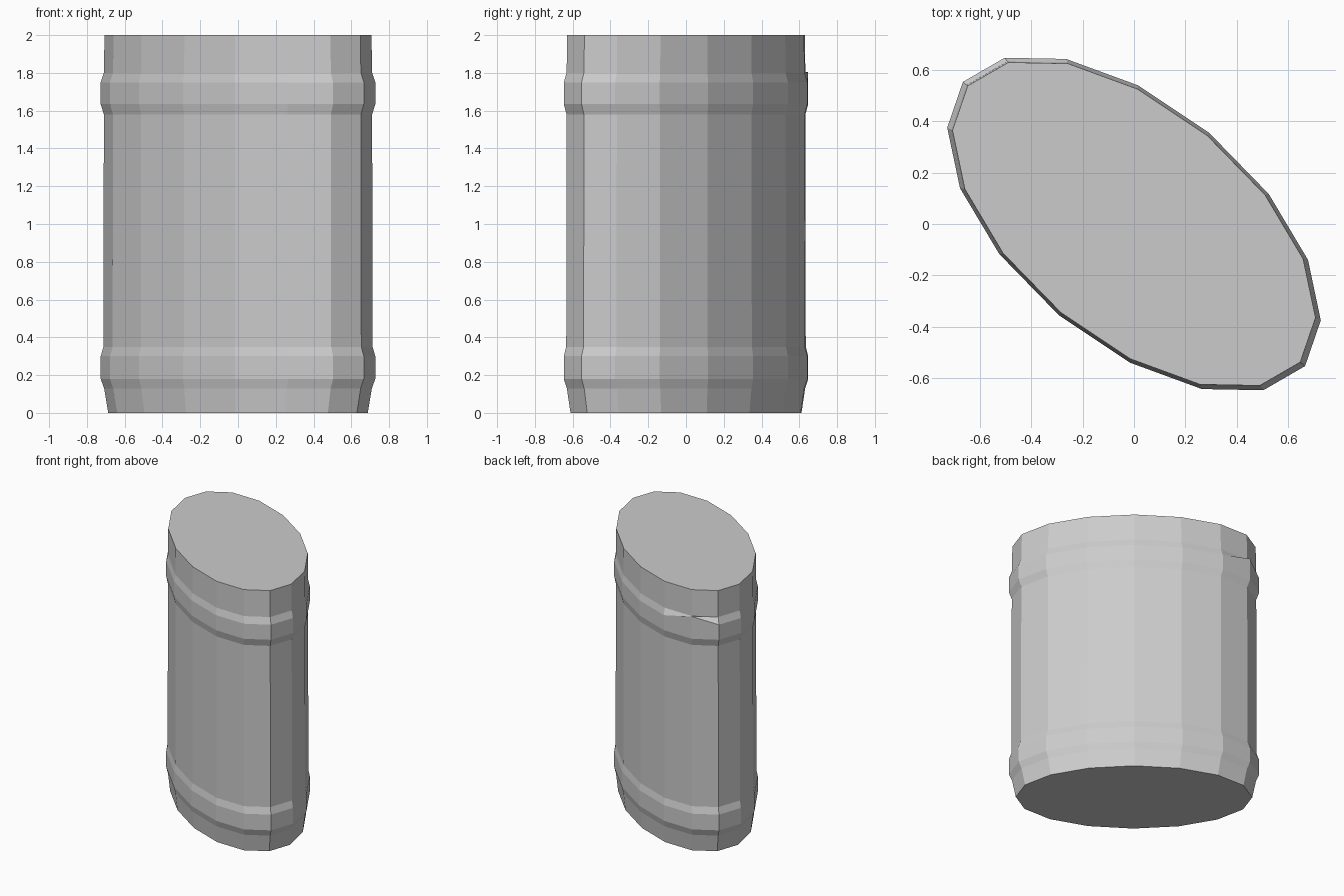
import bpy, bmesh
from math import cos, sin, pi

if "Cube" in bpy.data.objects:
    bpy.data.objects.remove(bpy.data.objects["Cube"])

SIDES = 16
# conjugate radii of the slanted oval cross-section
AX, AY = 0.727, -0.375
BX, BY = 0.015, 0.54
# (height, scale) of each ring from bottom to top
PROFILE = [(0, 0.945), (0.13, 0.975), (0.18, 1), (0.30, 1), (0.35, 0.98),
           (1.58, 0.977), (1.635, 1), (1.75, 1), (1.80, 0.977), (2.0, 0.972)]

bm = bmesh.new()
rings = []
for z, s in PROFILE:
    ring = []
    for i in range(SIDES):
        t = 2 * pi * i / SIDES
        ring.append(bm.verts.new((s * (AX * cos(t) + BX * sin(t)),
                                  s * (AY * cos(t) + BY * sin(t)), z)))
    rings.append(ring)

# small dent: one corner of the upper hoop is pushed upwards
rings[7][6].co.z = 1.805

# side walls and end caps
for lo, hi in zip(rings, rings[1:]):
    for i in range(SIDES):
        j = (i + 1) % SIDES
        bm.faces.new((lo[i], lo[j], hi[j], hi[i]))
bm.faces.new(rings[0][::-1])
bm.faces.new(rings[-1])

mesh = bpy.data.meshes.new("oval_barrel")
bm.to_mesh(mesh)
bm.free()
bpy.context.collection.objects.link(bpy.data.objects.new("oval_barrel", mesh))
